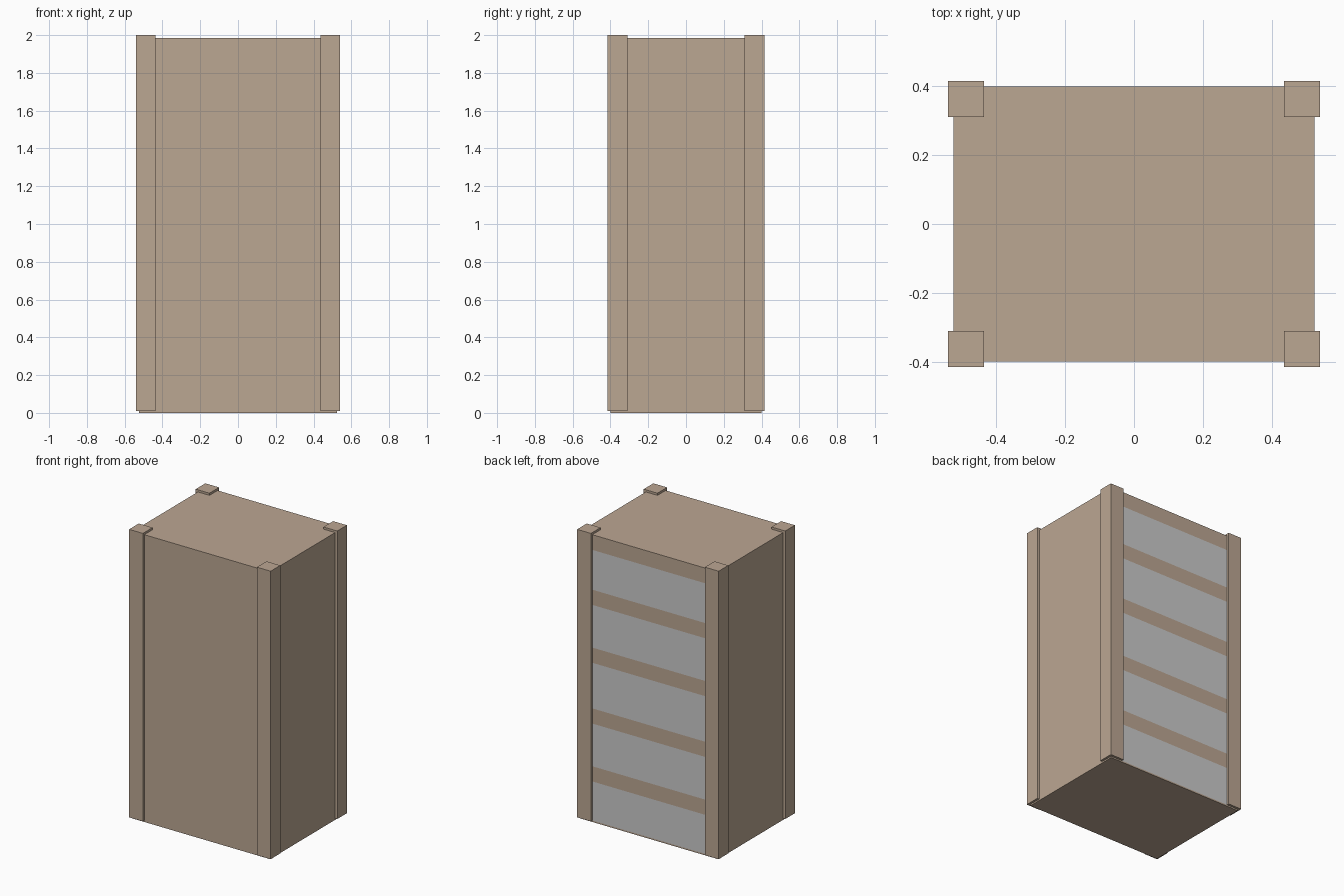
import bpy, bmesh

if "Cube" in bpy.data.objects:
    bpy.data.objects.remove(bpy.data.objects["Cube"])

W, D, H = 1.05, 0.80, 1.985      # case outer size
WALL, FLOOR, BOARD = 0.025, 0.01, 0.105
SHELF_Z = [0.28, 0.68, 1.10, 1.50]
TOP_Z = H - BOARD                # underside of the thick top

wood = bpy.data.materials.new("wood")
wood.diffuse_color = (0.50, 0.385, 0.29, 1)
wood.use_nodes = True
wood.node_tree.nodes["Principled BSDF"].inputs["Base Color"].default_value = wood.diffuse_color


def add_object(name, bm, mat):
    bmesh.ops.recalc_face_normals(bm, faces=bm.faces)
    mesh = bpy.data.meshes.new(name)
    bm.to_mesh(mesh)
    bm.free()
    ob = bpy.data.objects.new(name, mesh)
    bpy.context.collection.objects.link(ob)
    if mat:
        mesh.materials.append(mat)
    return ob


def box_mesh(x0, x1, y0, y1, z0, z1):
    bm = bmesh.new()
    bmesh.ops.create_cube(bm, size=1)
    for v in bm.verts:
        v.co.x = x1 if v.co.x > 0 else x0
        v.co.y = y1 if v.co.y > 0 else y0
        v.co.z = z1 if v.co.z > 0 else z0
    return bm


def box(name, *bounds, mat=None):
    return add_object(name, box_mesh(*bounds), mat)


# Case: one shell, hollowed out from the back
bm = box_mesh(-W / 2, W / 2, -D / 2, D / 2, 0, H)
bm.normal_update()
back = max(bm.faces, key=lambda f: f.calc_center_median().y)
bmesh.ops.inset_individual(bm, faces=[back], thickness=WALL)
for v in back.verts:
    v.co.z = TOP_Z if v.co.z > 1 else FLOOR
bm.normal_update()
bmesh.ops.inset_individual(bm, faces=[back], thickness=0, depth=-(D - WALL))
add_object("case", bm, wood)

# Shelves, full depth, with their edges flush at the back
IN = W / 2 - WALL
for i, z in enumerate(SHELF_Z):
    box(f"shelf_{i + 1}", -IN, IN, -D / 2 + WALL, D / 2, z, z + BOARD, mat=wood)

# Grey panels closing each bay, flush with the shelf edges
bottoms = [FLOOR] + [z + BOARD for z in SHELF_Z]
tops = SHELF_Z + [TOP_Z]
for i, (z0, z1) in enumerate(zip(bottoms, tops)):
    box(f"bay_panel_{i + 1}", -IN, IN, D / 2 - 0.02, D / 2, z0, z1)

# Corner posts, standing slightly proud of the case
PX, PY, PS = 0.541, 0.416, 0.105
for sx, side in ((-1, "left"), (1, "right")):
    for sy, end in ((-1, "front"), (1, "back")):
        xs = sorted((sx * PX, sx * (PX - PS)))
        ys = sorted((sy * PY, sy * (PY - PS)))
        box(f"{end}_{side}_post", *xs, *ys, 0.01, 2.0, mat=wood)
